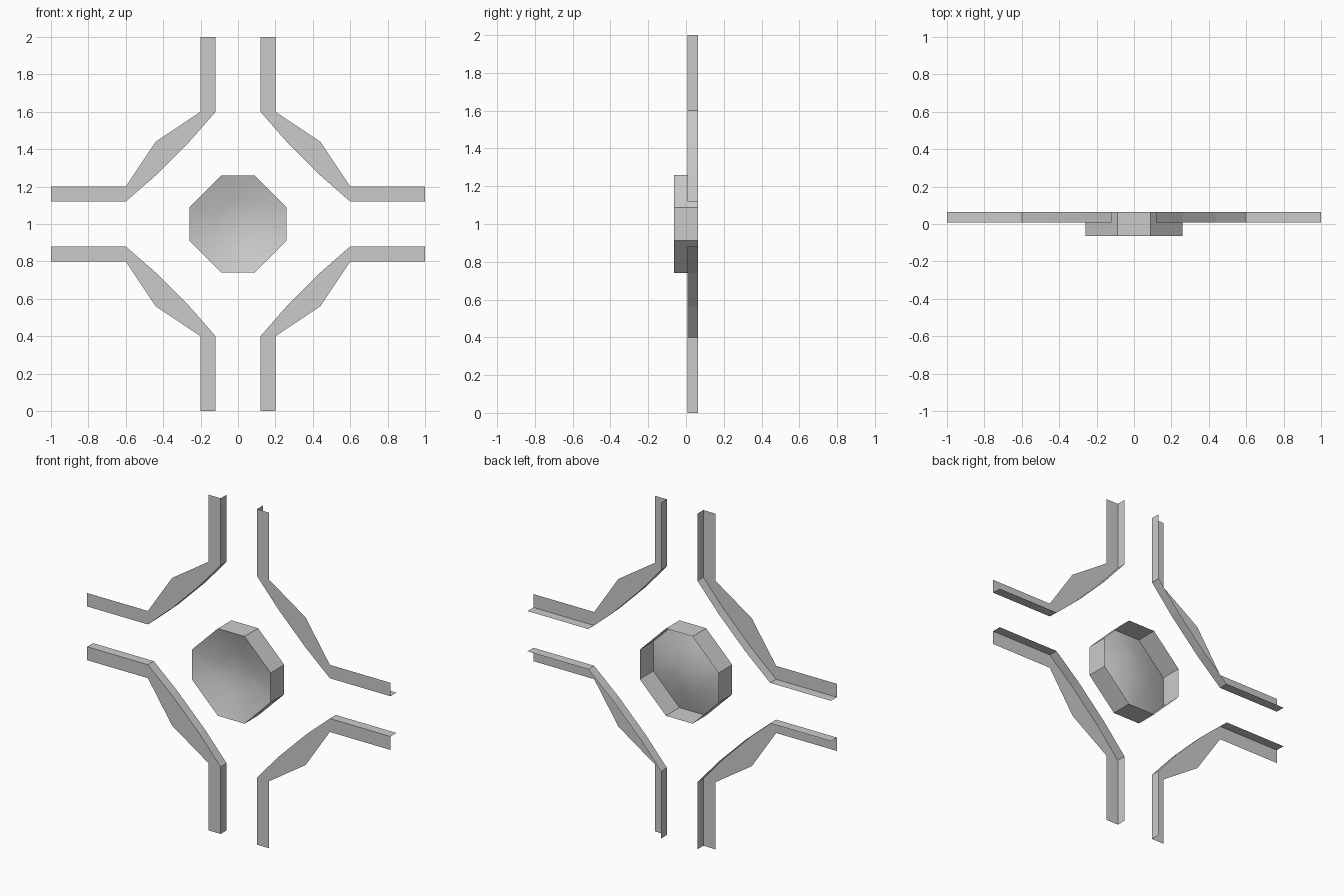
import bpy
import bmesh

if "Cube" in bpy.data.objects:
    bpy.data.objects.remove(bpy.data.objects["Cube"])

FRONT, BACK, CUP_FRONT = 0.008, 0.064, -0.064
CZ = 1.0


def finish(name, bm):
    mesh = bpy.data.meshes.new(name)
    bm.to_mesh(mesh)
    bm.free()
    obj = bpy.data.objects.new(name, mesh)
    bpy.context.collection.objects.link(obj)
    return obj


# Corner trim: front flange plus a lip running back along the inner edge
outer = [(0.2, 1), (0.2, 0.6), (0.44, 0.44), (0.44, 0.44), (0.6, 0.2), (1, 0.2)]
inner = [(0.12, 1), (0.12, 0.6), (0.26, 0.44), (0.44, 0.26), (0.6, 0.12), (1, 0.12)]


def corner_trim(name, sx, sz):
    bm = bmesh.new()

    def row(points, y):
        return [bm.verts.new((sx * x, y, CZ + sz * z)) for x, z in points]

    o, i, b = row(outer, FRONT), row(inner, FRONT), row(inner, BACK)
    for k in range(5):
        for quad in ((o[k], i[k], i[k + 1], o[k + 1]),
                     (i[k], b[k], b[k + 1], i[k + 1])):
            face = bm.faces.new(quad if sx * sz < 0 else quad[::-1])
    # merge the doubled outer bend, leaving a triangle there
    bmesh.ops.remove_doubles(bm, verts=bm.verts[:], dist=1e-5)
    bm.normal_update()
    if sum(f.normal.y for f in bm.faces) > 0:
        bmesh.ops.reverse_faces(bm, faces=bm.faces[:])
    return finish(name, bm)


for sx, side in ((-1, "left"), (1, "right")):
    for sz, level in ((-1, "lower"), (1, "upper")):
        corner_trim(f"{level}_{side}_trim", sx, sz)

# Octagonal cup: open at the back, with a shallow hollow in its front
a, b = 0.26, 0.088
octagon = [(a, b), (b, a), (-b, a), (-a, b), (-a, -b), (-b, -a), (b, -a), (a, -b)]
bm = bmesh.new()
rings = []
for scale, y in ((1, BACK), (1, CUP_FRONT), (0.5, CUP_FRONT + 0.045)):
    rings.append([bm.verts.new((x * scale, y, CZ + z * scale)) for x, z in octagon])
centre = bm.verts.new((0, CUP_FRONT + 0.06, CZ))
for k in range(8):
    n = (k + 1) % 8
    for r, s in zip(rings, rings[1:]):
        bm.faces.new((r[k], r[n], s[n], s[k]))
    bm.faces.new((rings[2][k], rings[2][n], centre))
bm.normal_update()
if sum(f.normal.y for f in bm.faces) > 0:
    bmesh.ops.reverse_faces(bm, faces=bm.faces[:])

# Smooth hollow, crisp rim and side walls
for f in bm.faces:
    f.smooth = abs(f.normal.y) > 0.5
for e in bm.edges:
    e.smooth = all(f.smooth for f in e.link_faces)
finish("centre_octagon", bm)
